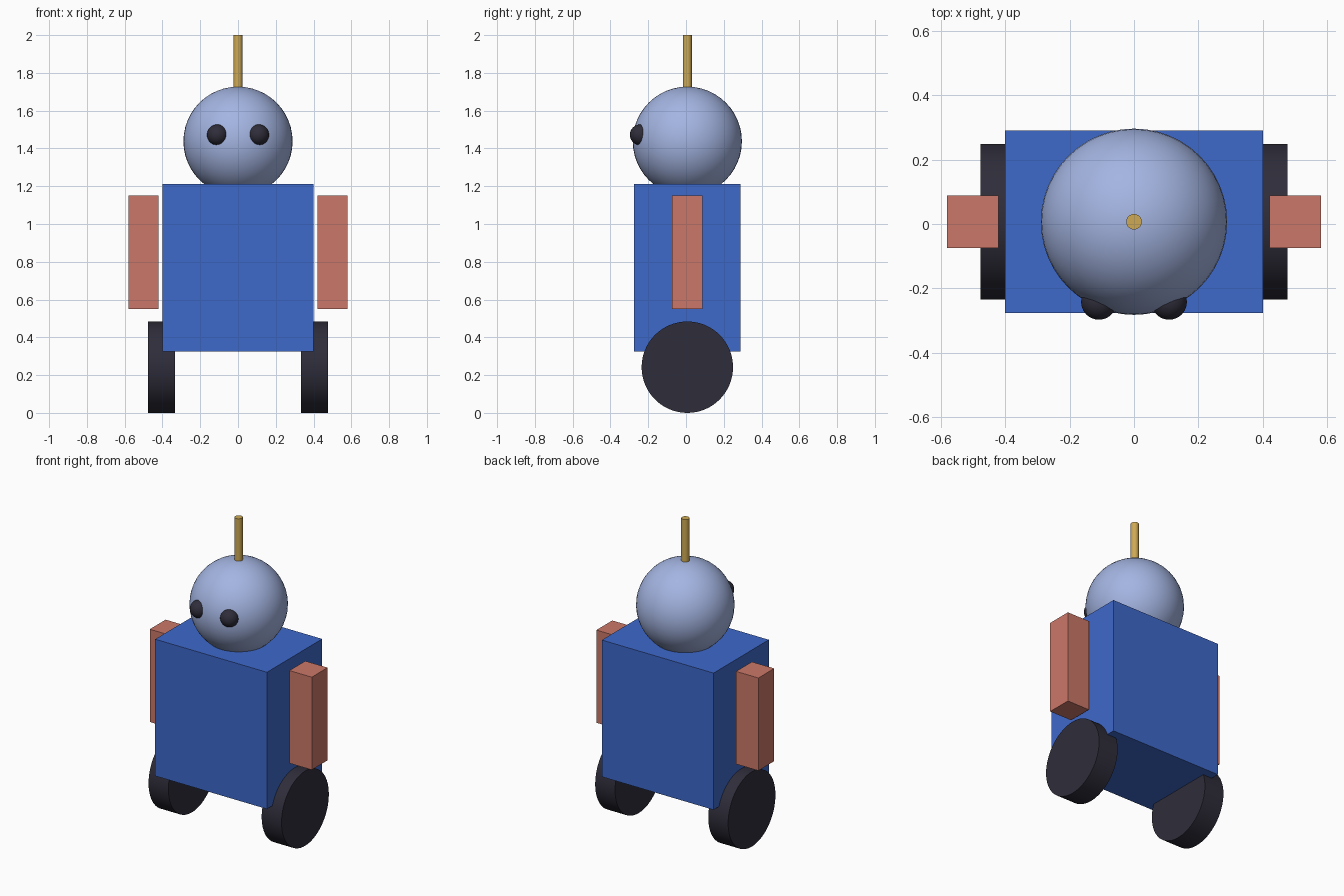
import bpy
import math

if "Cube" in bpy.data.objects:
    bpy.data.objects.remove(bpy.data.objects["Cube"])

CY = 0.007  # depth centre shared by the main parts


def material(name, rgb):
    m = bpy.data.materials.new(name)
    m.diffuse_color = (*rgb, 1)
    m.use_nodes = True
    m.node_tree.nodes["Principled BSDF"].inputs["Base Color"].default_value = m.diffuse_color
    return m


BLUE = material("blue", (0.048, 0.14, 0.59))
PALE = material("pale blue", (0.37, 0.46, 0.76))
CORAL = material("coral", (0.60, 0.185, 0.14))
DARK = material("charcoal", (0.028, 0.026, 0.042))
GOLD = material("gold", (0.62, 0.40, 0.09))


def finish(name, mat, smooth=False):
    ob = bpy.context.object
    ob.name = name
    ob.data.materials.append(mat)
    if smooth:
        bpy.ops.object.shade_smooth_by_angle(angle=math.radians(40))


def box(name, loc, size, mat):
    bpy.ops.mesh.primitive_cube_add(size=1, location=loc)
    bpy.context.object.scale = size
    bpy.ops.object.transform_apply(location=False, rotation=False, scale=True)
    finish(name, mat)


def ball(name, loc, r, mat):
    bpy.ops.mesh.primitive_uv_sphere_add(segments=48, ring_count=24, radius=r, location=loc)
    finish(name, mat, True)


def rod(name, loc, r, depth, mat, rot=(0, 0, 0), sides=64):
    bpy.ops.mesh.primitive_cylinder_add(vertices=sides, radius=r, depth=depth,
                                        location=loc, rotation=rot)
    finish(name, mat, True)


# Torso, head and antenna
box("torso", (0, CY, 0.768), (0.80, 0.565, 0.885), BLUE)
ball("head", (0, CY, 1.438), 0.289, PALE)
rod("antenna", (0, CY, 1.84), 0.024, 0.32, GOLD, sides=32)

# Paired arms, wheels and eyes
for s, side in ((-1, "left"), (1, "right")):
    box(side + "_arm", (s * 0.50, CY, 0.85), (0.16, 0.162, 0.60), CORAL)
    rod(side + "_wheel", (s * 0.405, CY, 0.242), 0.242, 0.142, DARK,
        rot=(0, math.pi / 2, 0))
    ball(side + "_eye", (s * 0.109, -0.242, 1.472), 0.055, DARK)
